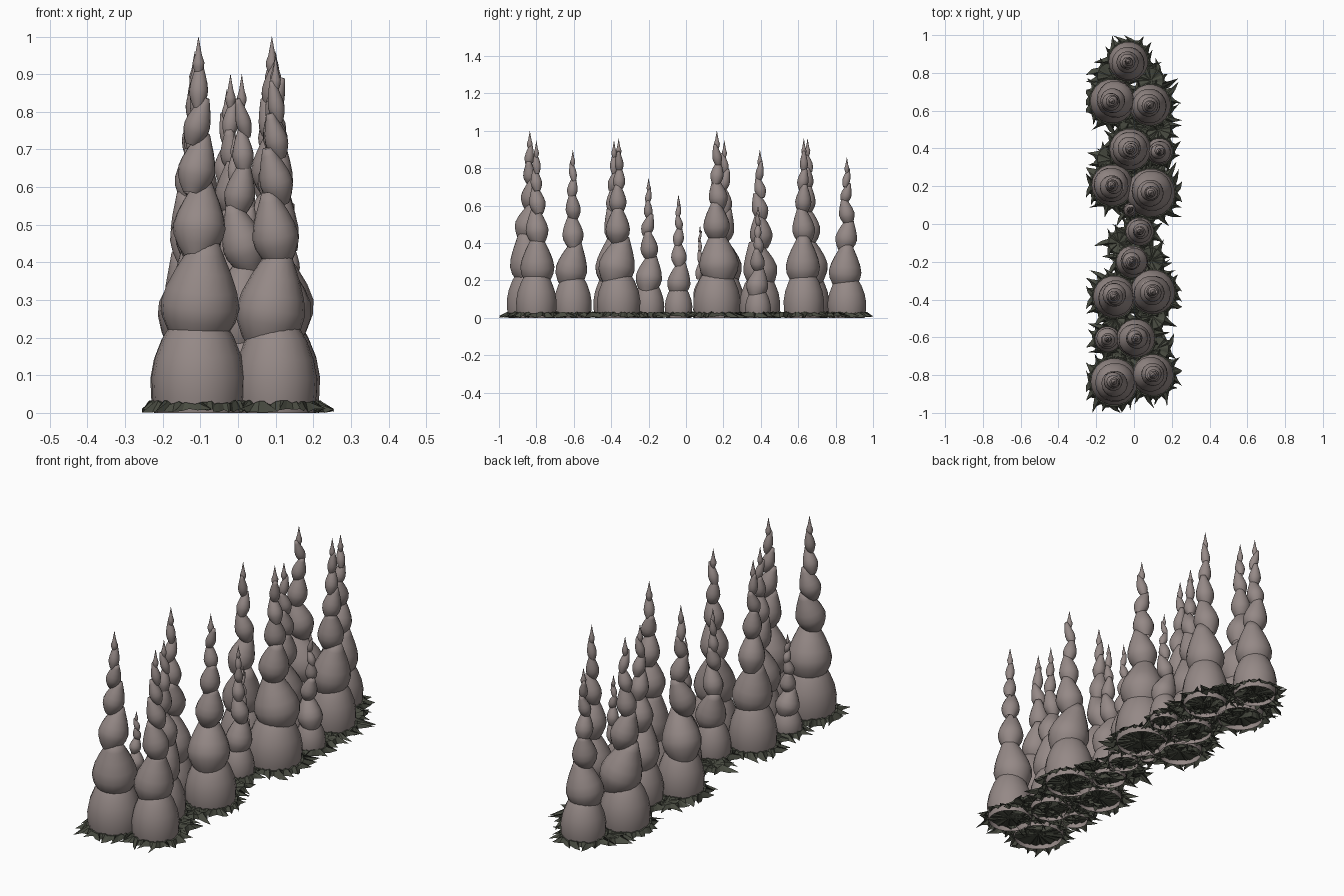
import bpy, bmesh, random
from math import sin, cos, pi
from mathutils import Matrix, Vector

if "Cube" in bpy.data.objects:
    bpy.data.objects.remove(bpy.data.objects["Cube"])

random.seed(7)

def material(name, rgb):
    m = bpy.data.materials.new(name)
    m.diffuse_color = (*rgb, 1)
    m.use_nodes = True
    m.node_tree.nodes["Principled BSDF"].inputs["Base Color"].default_value = m.diffuse_color
    return m

STONE = material("stone", (0.30, 0.25, 0.24))
SOIL = material("soil", (0.065, 0.07, 0.052))

def finish(bm, name, mat, smooth):
    me = bpy.data.meshes.new(name)
    bmesh.ops.recalc_face_normals(bm, faces=bm.faces)
    for f in bm.faces:
        f.smooth = smooth
    bm.to_mesh(me)
    bm.free()
    me.materials.append(mat)
    ob = bpy.data.objects.new(name, me)
    bpy.context.collection.objects.link(ob)
    return ob

# x, y, base radius, height of each spire
SPIRES = [
    (-0.03, 0.86, 0.105, 0.86), (-0.115, 0.65, 0.118, 0.96), (0.085, 0.63, 0.11, 0.96),
    (-0.02, 0.395, 0.11, 0.90), (0.135, 0.385, 0.07, 0.60), (-0.115, 0.205, 0.11, 0.95),
    (0.09, 0.165, 0.128, 1.00), (-0.02, 0.075, 0.037, 0.50), (0.03, -0.04, 0.075, 0.66),
    (-0.01, -0.20, 0.085, 0.75), (-0.105, -0.385, 0.112, 0.95), (0.1, -0.36, 0.118, 0.96),
    (-0.14, -0.61, 0.068, 0.50), (0.01, -0.605, 0.102, 0.90), (-0.105, -0.835, 0.125, 1.00),
    (0.1, -0.80, 0.11, 0.95),
]

# lathe profiles: (height fraction, radius fraction)
BASE = [(0, .92), (.15, .98), (.35, 1), (.55, .92), (.75, .75), (.9, .55), (1, .35)]
BULB = [(0, .45), (.12, .72), (.27, .94), (.4, 1), (.55, .9), (.72, .7), (.88, .47), (1, .3)]
TIP = [(0, .5), (.2, .95), (.32, 1), (.5, .6), (.75, .3), (1, .02)]
# segments of one spire: bottom, top, radius fraction
SEGMENTS = [(0, .27, 1), (.17, .46, .84), (.41, .62, .56), (.58, .745, .40),
            (.71, .84, .28), (.81, .93, .20), (.90, 1, .125)]
SIDES = 18

def lathe(bm, profile, r, h, matrix, cap):
    rings = [[bm.verts.new(matrix @ Vector((r * q * cos(2 * pi * i / SIDES),
                                            r * q * sin(2 * pi * i / SIDES), h * t)))
              for i in range(SIDES)] for t, q in profile]
    for a, b in zip(rings, rings[1:]):
        for i in range(SIDES):
            j = (i + 1) % SIDES
            bm.faces.new((a[i], a[j], b[j], b[i]))
    if cap:
        bm.faces.new(rings[-1])

def spire(x, y, r, h):
    bm = bmesh.new()
    last = len(SEGMENTS) - 1
    for k, (z0, z1, q) in enumerate(SEGMENTS):
        profile = BASE if k == 0 else TIP if k == last else BULB
        seg_h, seg_r = (z1 - z0) * h, q * r
        m = Matrix.Translation((x, y, z0 * h))
        if 0 < k < last:
            # lean each bulb about its own middle
            a = random.uniform(0, 2 * pi)
            lean = Matrix.Rotation(random.uniform(.12, .32), 4, Vector((cos(a), sin(a), 0)))
            mid = Matrix.Translation((0, 0, seg_h / 2))
            off = Matrix.Translation((random.uniform(-.1, .1) * seg_r, random.uniform(-.1, .1) * seg_r, 0))
            m = m @ off @ mid @ lean @ mid.inverted()
        lathe(bm, profile, seg_r, seg_h, m, True)
    return finish(bm, "spire", STONE, True)

def ground_patch(x, y, r):
    # ragged disc with curved thorny fringe
    bm = bmesh.new()
    teeth = max(9, int(r * 150))
    step = 2 * pi / teeth
    centre = bm.verts.new((x, y, .018))
    inner, outer = [], []

    def point(a, d, z):
        return bm.verts.new((max(-.255, min(.255, x + d * cos(a))),
                             max(-1, min(1, y + d * sin(a))), z))

    for i in range(teeth):
        a = i * step
        swirl = random.uniform(-.5, .5) * step
        reach = r + random.uniform(.025, .075)
        tip_a = a + step * .5 + swirl * 1.3
        for da, rad, ang in ((0, r + .012, a), (.3, r + .6 * (reach - r), a + step * .3 + swirl * .35),
                             (.5, reach + .012, tip_a),
                             (.7, r + .5 * (reach - r), a + step * .65 + swirl * .35)):
            inner.append(point(a + da * step, r + .004, random.uniform(.022, .034)))
            outer.append(point(ang, rad, random.uniform(0, .012)))
    n = len(inner)
    for i in range(n):
        j = (i + 1) % n
        bm.faces.new((centre, inner[i], inner[j]))
        bm.faces.new((inner[i], outer[i], outer[j], inner[j]))
    return finish(bm, "ground_patch", SOIL, False)

for x, y, r, h in SPIRES:
    spire(x, y, r, h)
    ground_patch(x, y, r)

# extra ground filling the gaps between the spires
for x, y, r in ((.13, .50, .06), (-.12, .78, .07), (.0, .52, .07), (-.12, .34, .07),
                (.09, -.19, .06), (.1, -.49, .06), (.12, -.66, .06), (-.04, -.70, .07),
                (-.1, -.5, .05), (.09, .76, .06), (-.08, -.1, .05)):
    ground_patch(x, y, r)
